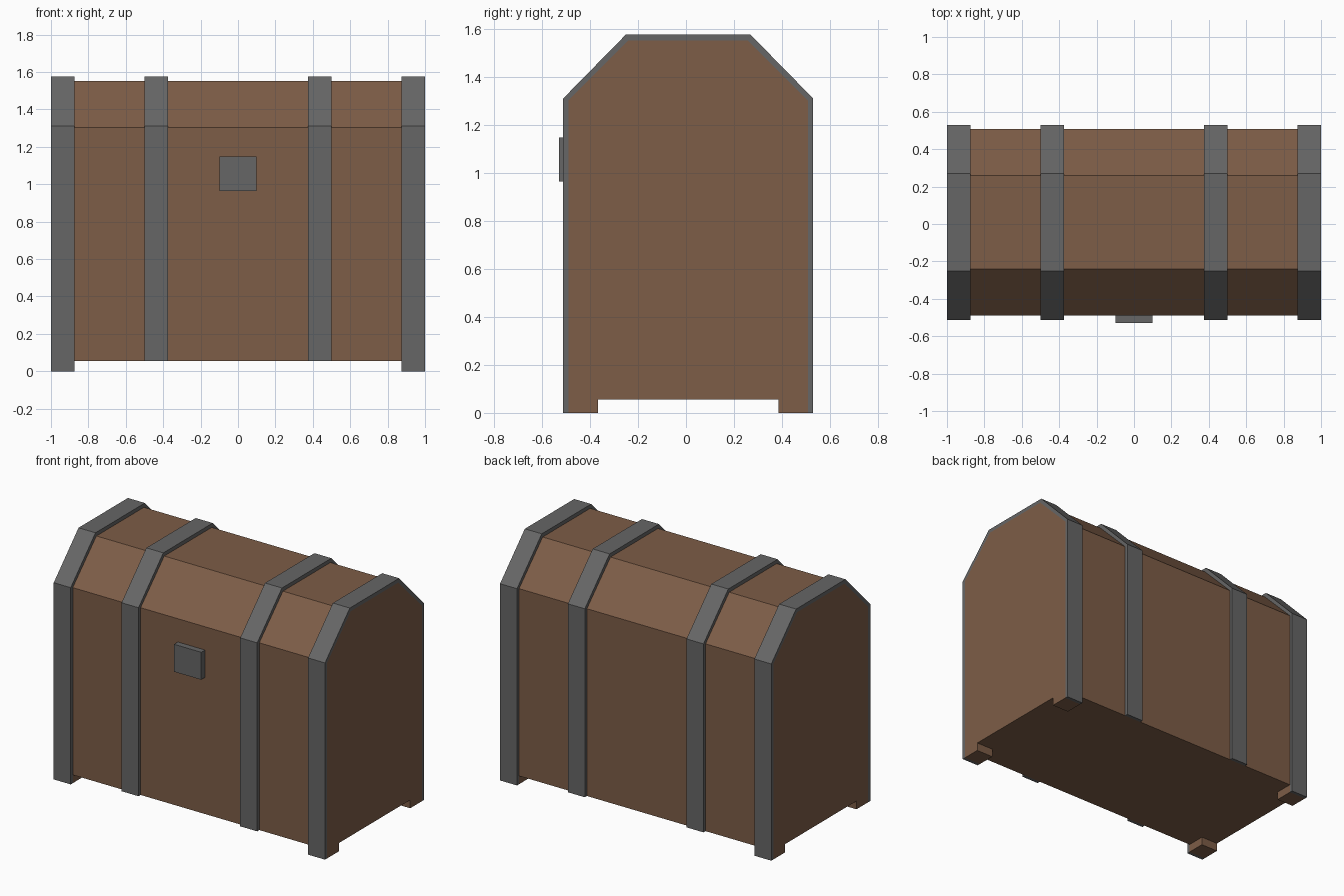
import bpy, bmesh

if "Cube" in bpy.data.objects:
    bpy.data.objects.remove(bpy.data.objects["Cube"])

CY = 0.009          # chest centre in y (the lock sticks out in front)
FLOOR = 0.055       # underside of the chest


def material(name, rgb):
    m = bpy.data.materials.new(name)
    m.diffuse_color = (*rgb, 1.0)
    m.use_nodes = True
    m.node_tree.nodes["Principled BSDF"].inputs["Base Color"].default_value = m.diffuse_color
    return m


WOOD = material("brown_wood", (0.205, 0.109, 0.063))
IRON = material("grey_iron", (0.133, 0.133, 0.133))


def add_object(name, bm, mat):
    bmesh.ops.recalc_face_normals(bm, faces=bm.faces)
    mesh = bpy.data.meshes.new(name)
    bm.to_mesh(mesh)
    bm.free()
    mesh.materials.append(mat)
    ob = bpy.data.objects.new(name, mesh)
    bpy.context.collection.objects.link(ob)
    return ob


def box(name, x, y, z, mat):
    bm = bmesh.new()
    bmesh.ops.create_cube(bm, size=1)
    for v in bm.verts:
        for i, (lo, hi) in enumerate((x, y, z)):
            v.co[i] = hi if v.co[i] > 0 else lo
    return add_object(name, bm, mat)


def arch(half, flat, shoulder, top, bottom):
    """Chest outline in y, z, from front bottom over the lid to back bottom."""
    front = [(-half, bottom), (-half, shoulder), (-flat, top)]
    pts = front + [(-y, z) for y, z in reversed(front)]
    return [(y + CY, z) for y, z in pts]


def body_arch(bottom):
    return arch(0.499, 0.25, 1.303, 1.552, bottom)


def band_arch(bottom):
    return arch(0.521, 0.26, 1.311, 1.577, bottom)


# Wooden body: the outline extruded along x
bm = bmesh.new()
face = bm.faces.new([bm.verts.new((-1, y, z)) for y, z in body_arch(FLOOR)])
ext = bmesh.ops.extrude_face_region(bm, geom=[face], use_keep_orig=True)
verts = [g for g in ext["geom"] if isinstance(g, bmesh.types.BMVert)]
bmesh.ops.translate(bm, verts=verts, vec=(2, 0, 0))
add_object("chest_body", bm, WOOD)


# Iron bands: strips lying on the body, with no hidden face towards the wood
def band(name, x0, x1, bottom):
    bm = bmesh.new()
    rings = [[bm.verts.new((x, y, z)) for y, z in pts]
             for x, pts in ((x0, body_arch(bottom)), (x0, band_arch(bottom)),
                            (x1, band_arch(bottom)), (x1, body_arch(bottom)))]
    for a, b in zip(rings, rings[1:]):
        for i in range(len(a) - 1):
            bm.faces.new((a[i], a[i + 1], b[i + 1], b[i]))
    for i in (0, -1):
        bm.faces.new([r[i] for r in rings])
    add_object(name, bm, IRON)


for side, s in (("left", -1), ("right", 1)):
    band(f"end_band_{side}", *sorted((s * 0.875, s)), 0.0)
    band(f"middle_band_{side}", *sorted((s * 0.375, s * 0.5)), FLOOR)
    # Wooden feet behind the end bands
    for where, t in (("front", -1), ("back", 1)):
        box(f"foot_{where}_{side}", sorted((s * 0.875, s)),
            sorted((CY + t * 0.376, CY + t * 0.499)), (0, FLOOR), WOOD)

# Lock plate on the front
box("lock_plate", (-0.1, 0.1), (-0.53, CY - 0.499), (0.965, 1.148), IRON)
